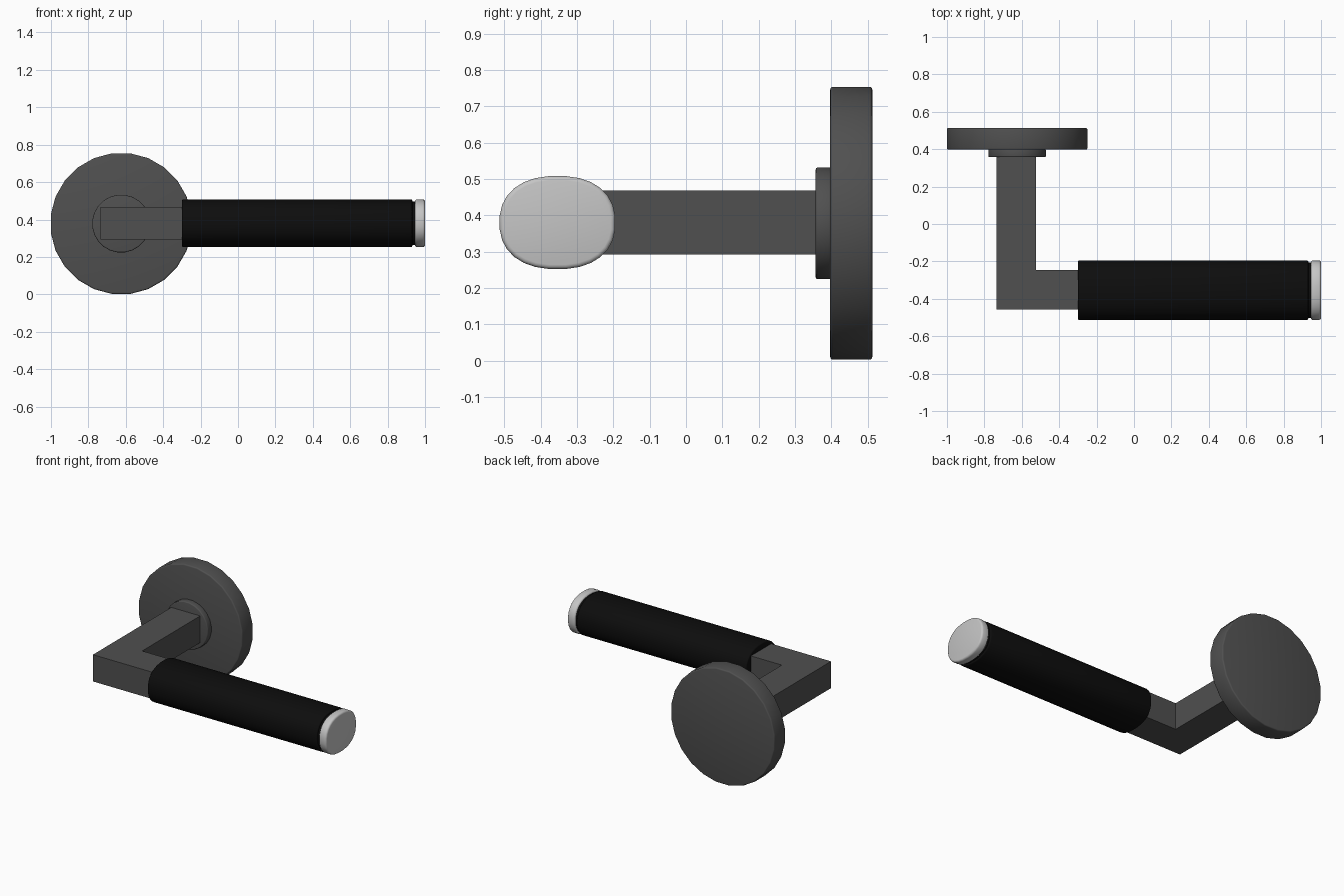
import bpy
import bmesh
from math import cos, sin, pi, copysign, radians

cube = bpy.data.objects.get("Cube")
if cube:
    bpy.data.objects.remove(cube, do_unlink=True)


def material(name, value, roughness):
    mat = bpy.data.materials.new(name)
    mat.use_nodes = True
    color = (value, value, value, 1)
    mat.diffuse_color = color
    bsdf = mat.node_tree.nodes["Principled BSDF"]
    bsdf.inputs["Base Color"].default_value = color
    bsdf.inputs["Roughness"].default_value = roughness
    return mat


DARK = material("dark grey metal", 0.08, 0.5)
BLACK = material("black grip", 0.004, 0.6)
LIGHT = material("light grey metal", 0.56, 0.5)


def oval(half_w, half_h, sides, power):
    """Closed superellipse outline with a flat side at each pole."""
    points = []
    for i in range(sides):
        a = 2 * pi * (i + 0.5) / sides
        c, s = cos(a), sin(a)
        points.append((half_w * copysign(abs(c) ** (2 / power), c),
                       half_h * copysign(abs(s) ** (2 / power), s)))
    return points


def prism(name, outline, place, start, end, mat, bevel=0.0):
    """Extrude an outline from start to end; place maps (u, v, depth) to xyz."""
    bm = bmesh.new()
    a, b = [[bm.verts.new(place(u, v, d)) for u, v in outline] for d in (start, end)]
    bm.faces.new(a)
    bm.faces.new(b)
    for i in range(len(a)):
        j = (i + 1) % len(a)
        bm.faces.new((a[i], a[j], b[j], b[i]))
    bmesh.ops.recalc_face_normals(bm, faces=bm.faces)
    if bevel:
        rims = [e for f in bm.faces if len(f.verts) == len(a) for e in f.edges]
        bmesh.ops.bevel(bm, geom=rims, offset=bevel, segments=3,
                        profile=0.5, affect='EDGES')
    mesh = bpy.data.meshes.new(name)
    bm.to_mesh(mesh)
    bm.free()
    mesh.materials.append(mat)
    obj = bpy.data.objects.new(name, mesh)
    bpy.context.collection.objects.link(obj)
    bpy.ops.object.select_all(action='DESELECT')
    obj.select_set(True)
    bpy.context.view_layer.objects.active = obj
    bpy.ops.object.shade_smooth_by_angle(angle=radians(35))
    return obj


# Axes the parts are extruded along
PIVOT_X, GRIP_Y, MID_Z = -0.625, -0.354, 0.378


def along_y(u, v, d):
    return (PIVOT_X + u, d, MID_Z + v)


def along_x(u, v, d):
    return (d, GRIP_Y + u, MID_Z + 0.002 + v)


def along_z(u, v, d):
    return (u, v, d)


# Round wall plate and collar
prism("wall_plate", oval(0.379, 0.379, 24, 2), along_y, 0.397, 0.513, DARK, 0.008)
prism("collar", oval(0.155, 0.155, 24, 2), along_y, 0.357, 0.40, DARK, 0.006)

# Mitred L-shaped bar
left, right, front, inner = -0.735, -0.525, -0.457, -0.246
bar = [(left, 0.37), (left, front), (-0.28, front),
       (-0.28, inner), (right, inner), (right, 0.37)]
prism("lever_bar", bar, along_z, 0.292, 0.468, DARK)

# Oval grip, recessed neck and end cap
prism("grip", oval(0.16, 0.1285, 28, 2.3), along_x, -0.30, 0.932, BLACK, 0.008)
prism("neck", oval(0.149, 0.118, 28, 2.3), along_x, 0.92, 0.955, BLACK)
prism("end_cap", oval(0.16, 0.1285, 28, 2.3), along_x, 0.945, 1.0, LIGHT, 0.012)
